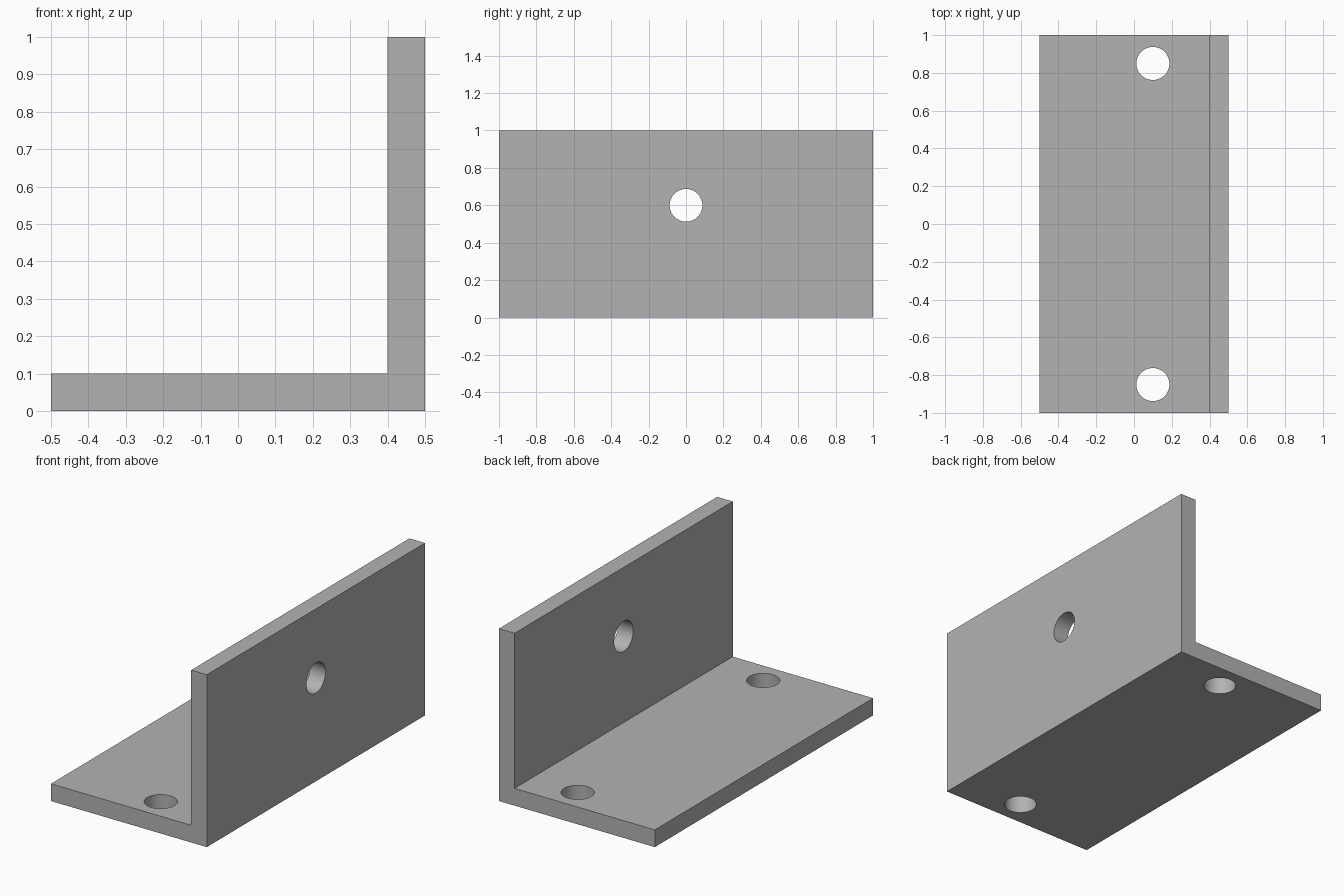
import bpy
import bmesh
from math import pi, radians

if "Cube" in bpy.data.objects:
    bpy.data.objects.remove(bpy.data.objects["Cube"], do_unlink=True)

LENGTH = 2.0
HALF = 0.5
HEIGHT = 1.0
THICK = 0.1
HOLE_RADIUS = 0.0875

# Plain grey metal
grey = bpy.data.materials.new("grey_metal")
grey.use_nodes = True
colour = (0.45, 0.45, 0.45, 1)
grey.diffuse_color = colour
grey.node_tree.nodes["Principled BSDF"].inputs["Base Color"].default_value = colour

# L-shaped profile extruded along the length
profile = [(-HALF, 0), (HALF, 0), (HALF, HEIGHT), (HALF - THICK, HEIGHT),
           (HALF - THICK, THICK), (-HALF, THICK)]
bm = bmesh.new()
face = bm.faces.new([bm.verts.new((x, -LENGTH / 2, z)) for x, z in profile])
extruded = bmesh.ops.extrude_face_region(bm, geom=[face])
moved = [v for v in extruded["geom"] if isinstance(v, bmesh.types.BMVert)]
bmesh.ops.translate(bm, verts=moved, vec=(0, LENGTH, 0))
bmesh.ops.recalc_face_normals(bm, faces=bm.faces)
mesh = bpy.data.meshes.new("angle_bracket")
bm.to_mesh(mesh)
bm.free()
mesh.materials.append(grey)
bracket = bpy.data.objects.new("angle_bracket", mesh)
bpy.context.collection.objects.link(bracket)


def drill(name, location, rotation=(0, 0, 0)):
    """Cut a round through-hole in the bracket."""
    bpy.ops.mesh.primitive_cylinder_add(vertices=64, radius=HOLE_RADIUS, depth=THICK * 3,
                                        location=location, rotation=rotation)
    cutter = bpy.context.object
    cutter.name = name
    cutter.hide_render = True
    cutter.data.materials.append(grey)
    cut = bracket.modifiers.new(name, "BOOLEAN")
    cut.operation = "DIFFERENCE"
    cut.solver = "EXACT"
    cut.object = cutter
    bpy.ops.object.select_all(action="DESELECT")
    bpy.context.view_layer.objects.active = bracket
    bracket.select_set(True)
    bpy.ops.object.modifier_apply(modifier=name)
    bpy.data.objects.remove(cutter, do_unlink=True)


# Two holes in the base flange, one in the upright flange
for side, label in ((-1, "front"), (1, "back")):
    drill(label + "_base_hole", (0.1, side * 0.85, THICK / 2))
drill("upright_hole", (HALF - THICK / 2, 0, 0.6), (0, pi / 2, 0))

# Smooth hole walls, crisp bracket edges
bpy.ops.object.shade_smooth_by_angle(angle=radians(30))
